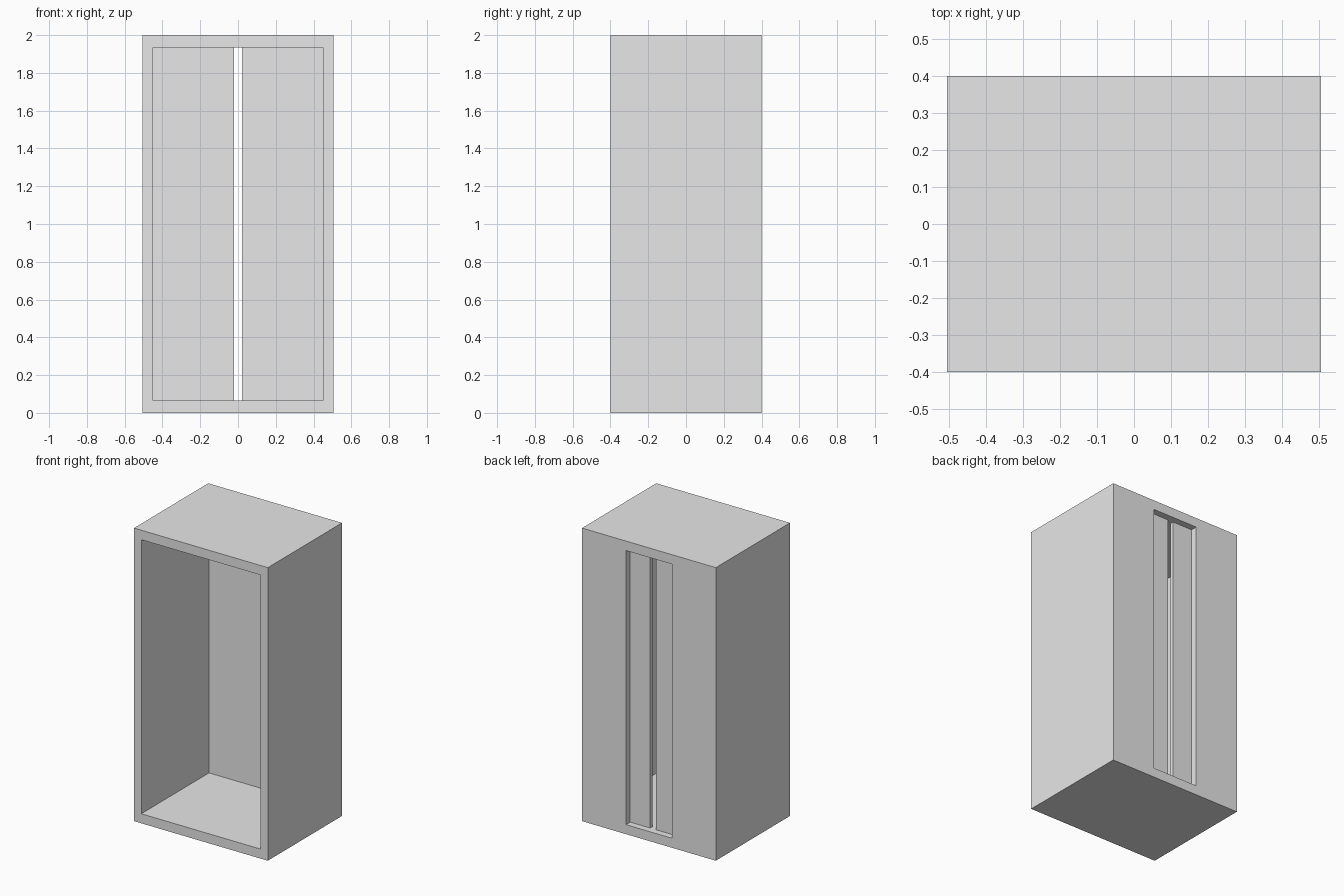
import bpy

default = bpy.data.objects.get("Cube")
if default:
    bpy.data.objects.remove(default, do_unlink=True)

WIDTH, DEPTH, HEIGHT = 1.01, 0.80, 2.0
RIM = 0.065          # floor and ceiling thickness
INNER = 0.45         # half width of the cavity
BACK_WALL = 0.07
RECESS_DEPTH = 0.045
RECESS = 0.173       # half width of the rear recess
SLIT = 0.022         # half width of the through slit

grey = bpy.data.materials.new("plain grey")
grey.use_nodes = True
color = (0.8, 0.8, 0.8, 1)
grey.diffuse_color = color
grey.node_tree.nodes["Principled BSDF"].inputs["Base Color"].default_value = color


def box(name, half_x, y0, y1, z0, z1):
    """Box centred on x = 0 between the given y and z limits."""
    bpy.ops.mesh.primitive_cube_add(size=1, location=(0, (y0 + y1) / 2, (z0 + z1) / 2))
    obj = bpy.context.object
    obj.name = name
    obj.scale = (2 * half_x, y1 - y0, z1 - z0)
    bpy.ops.object.transform_apply(location=True, scale=True)
    obj.data.materials.append(grey)
    return obj


def cut(target, cutter):
    """Subtract the cutter from the target, then drop the cutter."""
    cutter.hide_render = True
    mod = target.modifiers.new("cut", 'BOOLEAN')
    mod.operation, mod.solver, mod.object = 'DIFFERENCE', 'EXACT', cutter
    bpy.context.view_layer.objects.active = target
    bpy.ops.object.modifier_apply(modifier=mod.name)
    bpy.data.objects.remove(cutter, do_unlink=True)


front, back = -DEPTH / 2, DEPTH / 2
low, high = RIM, HEIGHT - RIM

# Outer shell
cabinet = box("cabinet_shell", WIDTH / 2, front, back, 0, HEIGHT)

# Open front cavity
cut(cabinet, box("cavity_cutter", INNER, front - 0.1, back - BACK_WALL, low, high))

# Shallow rear recess, leaving a thin panel behind it
cut(cabinet, box("recess_cutter", RECESS, back - RECESS_DEPTH, back + 0.1, low, high))

# Full-height slit through the thin panel
cut(cabinet, box("slit_cutter", SLIT, back - BACK_WALL - 0.1, back + 0.1, low, high))
